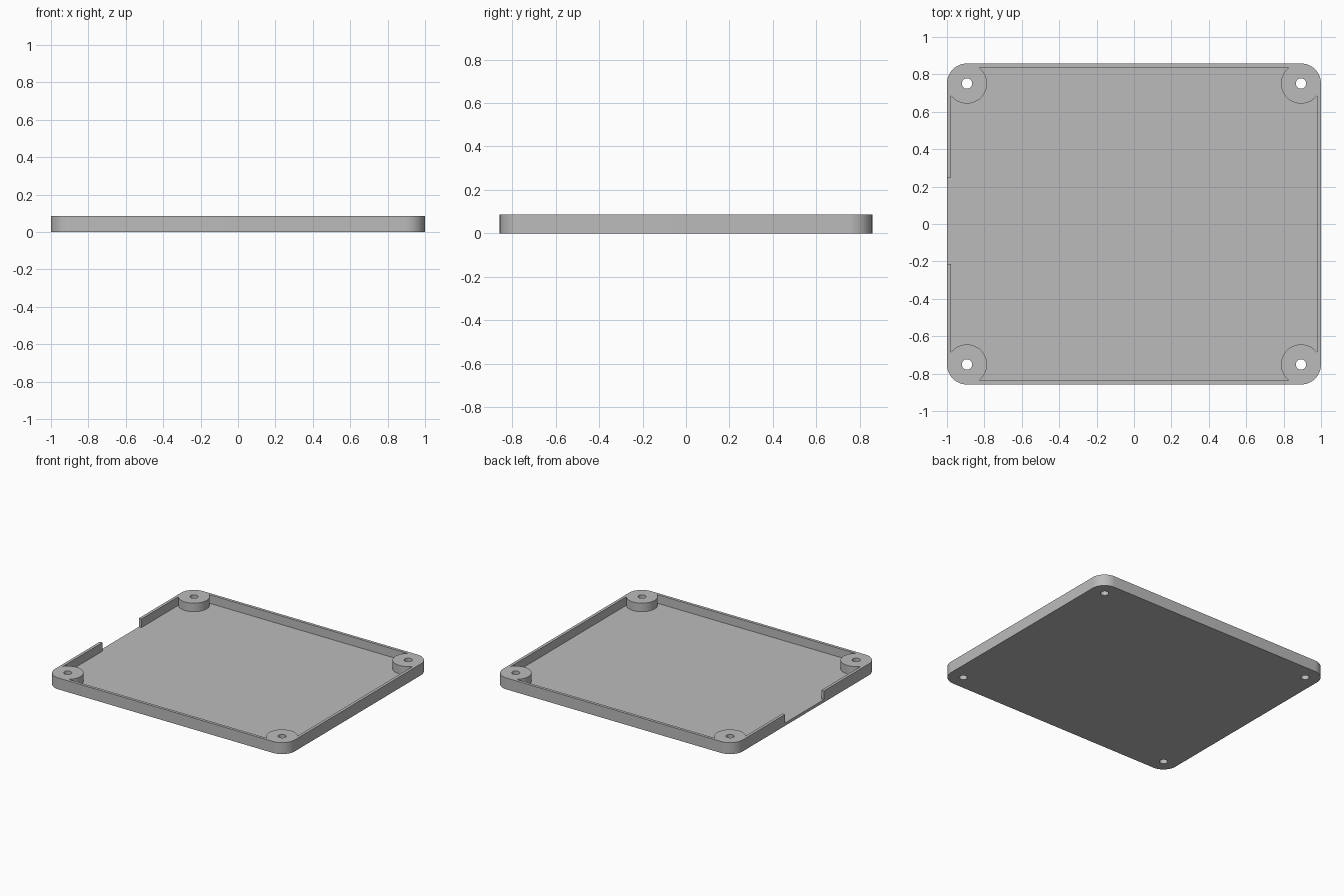
import bpy, bmesh
from math import cos, sin, pi, asin, acos

cube = bpy.data.objects.get("Cube")
if cube:
    bpy.data.objects.remove(cube, do_unlink=True)

HALF_X, HALF_Y, HEIGHT = 1.0, 0.858, 0.086
WALL, FLOOR = 0.022, 0.0215
CORNER, HOLE = 0.107, 0.028
BOSS_X, BOSS_Y = HALF_X - CORNER, HALF_Y - CORNER
NOTCH_LOW, NOTCH_HIGH = -0.215, 0.248
CORNERS = [(1, 1), (-1, 1), (-1, -1), (1, -1)]

grey = bpy.data.materials.new("Grey plastic")
grey.use_nodes = True
grey.diffuse_color = (0.5, 0.5, 0.5, 1)
grey.node_tree.nodes["Principled BSDF"].inputs["Base Color"].default_value = grey.diffuse_color


def arc(cx, cy, radius, start, end, steps):
    angles = [start + (end - start) * i / steps for i in range(steps + 1)]
    return [(cx + radius * cos(a), cy + radius * sin(a)) for a in angles]


def prism(name, outline, low, high):
    """Extrude a counter-clockwise outline from low to high."""
    bm = bmesh.new()
    base = bm.faces.new([bm.verts.new((x, y, low)) for x, y in outline])
    top = bmesh.ops.extrude_face_region(bm, geom=[base])["geom"]
    for v in top:
        if isinstance(v, bmesh.types.BMVert):
            v.co.z = high
    bmesh.ops.recalc_face_normals(bm, faces=bm.faces)
    mesh = bpy.data.meshes.new(name)
    bm.to_mesh(mesh)
    bm.free()
    mesh.materials.append(grey)
    obj = bpy.data.objects.new(name, mesh)
    bpy.context.collection.objects.link(obj)
    return obj


def cut(target, cutter):
    cutter.hide_render = True
    mod = target.modifiers.new("Cut", "BOOLEAN")
    mod.operation, mod.solver, mod.object = "DIFFERENCE", "EXACT", cutter
    bpy.context.view_layer.objects.active = target
    bpy.ops.object.modifier_apply(modifier=mod.name)
    bpy.data.objects.remove(cutter, do_unlink=True)


# Rounded slab
outline = []
for i, (sx, sy) in enumerate(CORNERS):
    outline += arc(sx * BOSS_X, sy * BOSS_Y, CORNER, i * pi / 2, (i + 1) * pi / 2, 16)
tray = prism("tray", outline, 0, HEIGHT)

# Cavity leaves the walls and the round corner bosses, and opens at the side notch
reach = CORNER - WALL
to_wall = asin(reach / CORNER)   # boss angle where it meets a wall
cavity = []
for i, (sx, sy) in enumerate(CORNERS):
    turn = i * pi / 2
    cavity += arc(sx * BOSS_X, sy * BOSS_Y, CORNER,
                  turn - acos(reach / CORNER), turn - 2 * pi + pi - to_wall, 40)
    if i == 1:
        inner, outer = WALL - HALF_X, -HALF_X - 0.1
        cavity += [(inner, NOTCH_HIGH), (outer, NOTCH_HIGH),
                   (outer, NOTCH_LOW), (inner, NOTCH_LOW)]
cut(tray, prism("cavity_cutter", cavity, FLOOR, HEIGHT + 0.1))

# Screw holes through the bosses
for sx, sy in CORNERS:
    ring = arc(sx * BOSS_X, sy * BOSS_Y, HOLE, 0, 2 * pi, 32)[:-1]
    cut(tray, prism("hole_cutter", ring, -0.1, HEIGHT + 0.1))

# Smooth round walls, sharp rims
bpy.ops.object.select_all(action="DESELECT")
tray.select_set(True)
bpy.context.view_layer.objects.active = tray
bpy.ops.object.shade_smooth_by_angle(angle=pi / 6)
